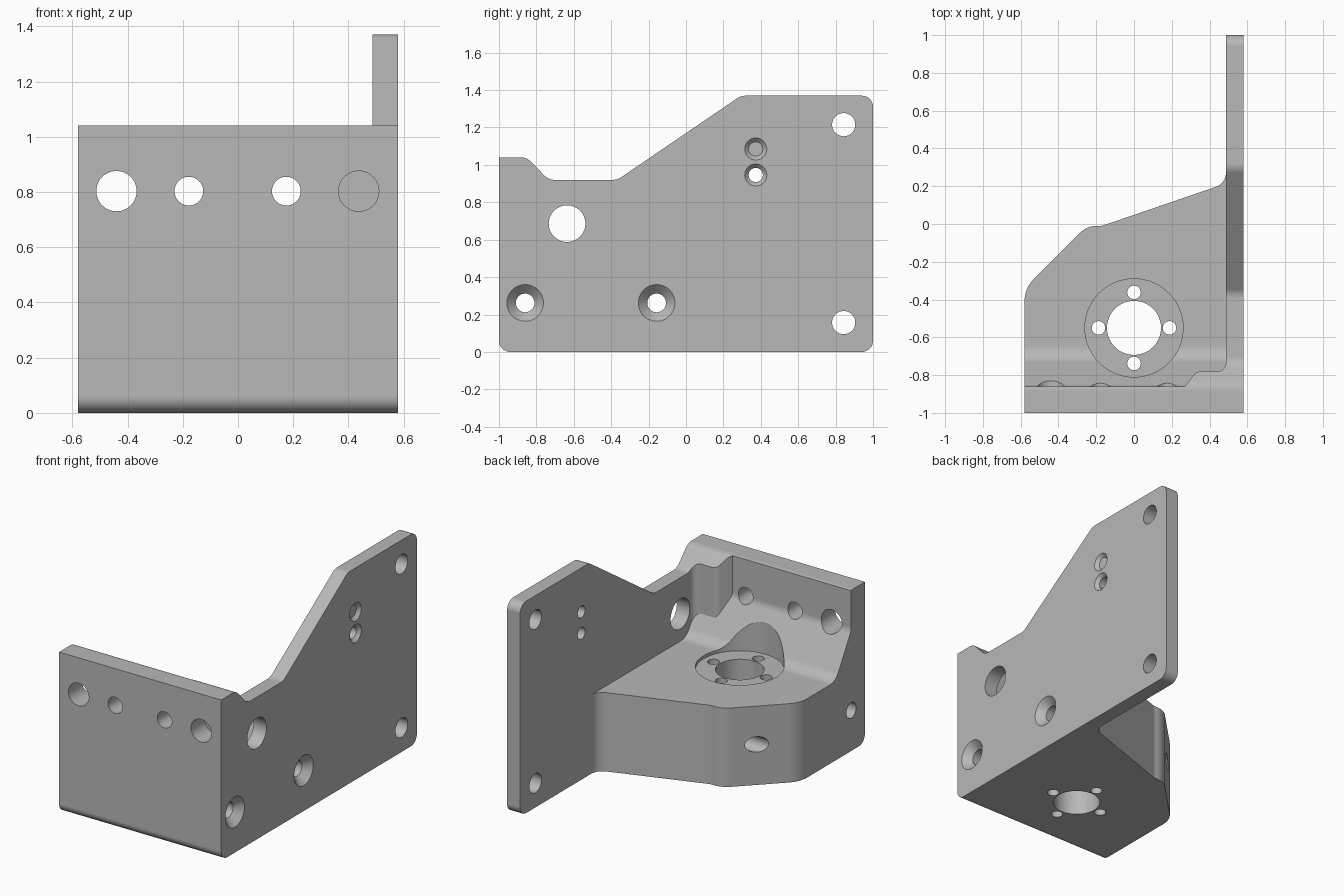
import bpy, bmesh, math
from mathutils import Vector, Matrix

if "Cube" in bpy.data.objects:
    bpy.data.objects.remove(bpy.data.objects["Cube"], do_unlink=True)


def rounded(corners, steps=8):
    """Turn (a, b, radius) corners into a filleted outline."""
    out = []
    for i, (a, b, r) in enumerate(corners):
        p = Vector((a, b))
        if r == 0:
            out.append(p)
            continue
        d1 = (p - Vector(corners[i - 1][:2])).normalized()
        d2 = (Vector(corners[(i + 1) % len(corners)][:2]) - p).normalized()
        turn = math.atan2(d1.cross(d2), d1.dot(d2))
        centre = p + (d2 - d1).normalized() * r / math.cos(turn / 2)
        start = p - d1 * r * math.tan(abs(turn) / 2) - centre
        for k in range(steps + 1):
            out.append(centre + Matrix.Rotation(turn * k / steps, 2) @ start)
    return out


def finish(name, bm):
    bmesh.ops.recalc_face_normals(bm, faces=bm.faces)
    mesh = bpy.data.meshes.new(name)
    bm.to_mesh(mesh)
    bm.free()
    ob = bpy.data.objects.new(name, mesh)
    bpy.context.collection.objects.link(ob)
    return ob


def prism(name, corners, axis, lo, hi):
    """Extrude an outline along x (outline in y, z) or z (outline in x, y)."""
    bm = bmesh.new()
    along_x = axis == "x"
    verts = [bm.verts.new((lo, p.x, p.y) if along_x else (p.x, p.y, lo))
             for p in rounded(corners)]
    face = bm.faces.new(verts)
    new = bmesh.ops.extrude_face_region(bm, geom=[face])["geom"]
    shift = Vector((hi - lo, 0, 0) if along_x else (0, 0, hi - lo))
    bmesh.ops.translate(bm, vec=shift,
                        verts=[g for g in new if isinstance(g, bmesh.types.BMVert)])
    return finish(name, bm)


def combine(target, cutter, operation):
    mod = target.modifiers.new("cut", "BOOLEAN")
    mod.operation = operation
    mod.solver = "EXACT"
    mod.object = cutter
    bpy.context.view_layer.objects.active = target
    bpy.ops.object.modifier_apply(modifier=mod.name)
    bpy.data.objects.remove(cutter, do_unlink=True)


def drill(target, p, q, r1, r2=None, segments=48):
    """Cut a round or tapered hole from p to q."""
    p, q = Vector(p), Vector(q)
    bm = bmesh.new()
    place = Matrix.Translation((p + q) / 2) @ (q - p).to_track_quat("Z", "Y").to_matrix().to_4x4()
    bmesh.ops.create_cone(bm, cap_ends=True, segments=segments, radius1=r1,
                          radius2=r1 if r2 is None else r2,
                          depth=(q - p).length, matrix=place)
    combine(target, finish("drill", bm), "DIFFERENCE")


HALF, INNER, TOP = 0.58, 0.487, 0.51

# Side outline, shared by the side plate and the front wall
bracket = prism("mounting_bracket", [
    (-1, 0, 0.06), (1, 0, 0.06), (1, 1.37, 0.06), (0.294, 1.37, 0.08),
    (-0.367, 0.92, 0.08), (-0.735, 0.92, 0.08), (-0.85, 1.04, 0.08), (-1, 1.04, 0)],
    "x", -0.7, 0.7)

# Plan outline: side plate, angled block and front wall
plan = prism("plan", [
    (-HALF, -1.1, 0), (HALF, -1.1, 0), (HALF, 1.1, 0), (INNER, 1.1, 0),
    (INNER, 0.215, 0.08), (-0.17, -0.01, 0.08), (-0.25, -0.01, 0.13), (-HALF, -0.34, 0.17)],
    "z", -0.1, 1.5)
combine(bracket, plan, "INTERSECT")

# Pocket above the block, leaving the front wall, its sloped foot and a corner pad
pocket = prism("pocket", [
    (-0.86, 1.6, 0), (-0.86, 0.78, 0.08), (-0.70, TOP, 0.1), (1.2, TOP, 0), (1.2, 1.6, 0)],
    "x", -0.8, 0.7)
pocket_plan = prism("pocket_plan", [
    (-0.7, -0.95, 0), (0.2025, -0.95, 0), (0.33, -0.78, 0.05), (INNER, -0.78, 0.045),
    (INNER, 1.3, 0), (-0.7, 1.3, 0)], "z", 0.3, 1.5)
combine(pocket, pocket_plan, "INTERSECT")
combine(bracket, pocket, "DIFFERENCE")

# Round seat with a centre bore and four screw holes
cy = -0.55
drill(bracket, (0, cy, 0.49), (0, cy, 1.3), 0.26, segments=64)
drill(bracket, (0, cy, -0.1), (0, cy, 0.7), 0.143)
for k in range(4):
    a = k * math.pi / 2
    x, y = 0.188 * math.cos(a), cy + 0.188 * math.sin(a)
    drill(bracket, (x, y, -0.1), (x, y, 0.7), 0.036, segments=24)

# Front wall holes; the one behind the corner pad is blind
for x, r, end in ((-0.44, 0.073, -0.5), (-0.178, 0.052, -0.5),
                  (0.175, 0.052, -0.5), (0.437, 0.073, -0.86)):
    drill(bracket, (x, -1.1, 0.803), (x, end, 0.803), r)

# Plain holes in the side plate
for y, z, r in ((0.843, 1.215, 0.062), (0.843, 0.157, 0.062), (-0.636, 0.686, 0.098)):
    drill(bracket, (0.7, y, z), (0.4, y, z), r)

# Countersunk holes: two long ones through the block, two small ones in the plate
for y, z, r, head, end in ((-0.86, 0.262, 0.05, 0.098, -0.7), (-0.157, 0.262, 0.05, 0.098, -0.7),
                           (0.373, 1.085, 0.038, 0.059, 0.4), (0.373, 0.946, 0.038, 0.059, 0.4)):
    drill(bracket, (0.7, y, z), (end, y, z), r)
    sink = head - r
    drill(bracket, (HALF + 0.01, y, z), (HALF - sink, y, z), head + 0.01, r)

# Plain grey finish
grey = bpy.data.materials.new("plain_grey")
colour = (0.48, 0.48, 0.48, 1)
grey.use_nodes = True
grey.diffuse_color = colour
grey.node_tree.nodes["Principled BSDF"].inputs["Base Color"].default_value = colour
bracket.data.materials.clear()
bracket.data.materials.append(grey)
for poly in bracket.data.polygons:
    poly.material_index = 0

# Smooth fillets and bores, crisp machined edges
bpy.ops.object.select_all(action="DESELECT")
bracket.select_set(True)
bpy.context.view_layer.objects.active = bracket
bpy.ops.object.shade_smooth_by_angle(angle=math.radians(30))
weighted = bracket.modifiers.new("flat_normals", "WEIGHTED_NORMAL")
weighted.keep_sharp = True
weighted.weight = 100
